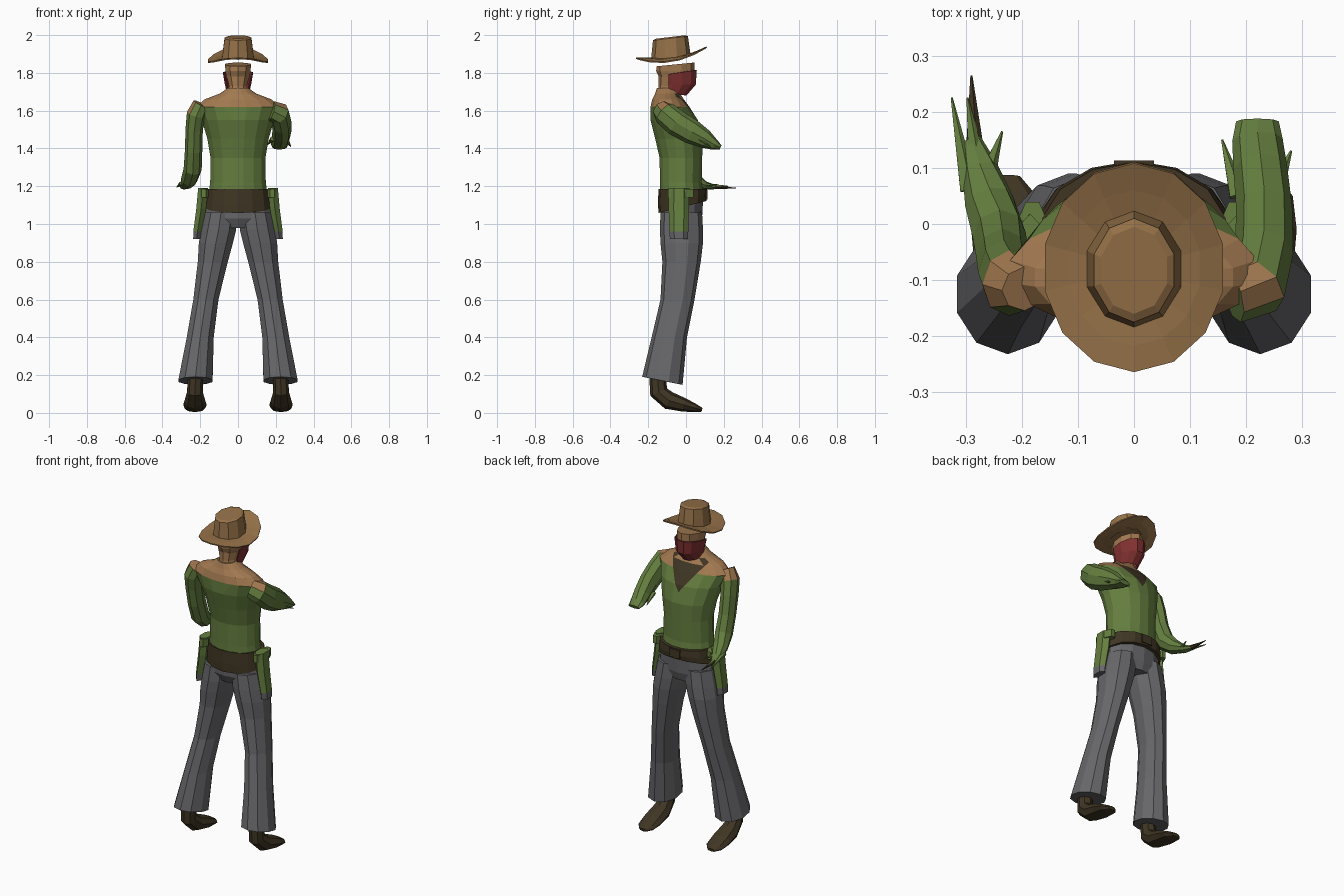
import bpy, bmesh
from math import sin, cos, pi
from mathutils import Vector

if "Cube" in bpy.data.objects:
    bpy.data.objects.remove(bpy.data.objects["Cube"])


def material(name, rgb):
    m = bpy.data.materials.new(name)
    m.use_nodes = True
    m.diffuse_color = (*rgb, 1)
    m.node_tree.nodes["Principled BSDF"].inputs["Base Color"].default_value = (*rgb, 1)
    return m


TAN, SKIN, GREEN, BROWN, GREY, RED = range(6)
PALETTE = [
    material("hat tan", (0.30, 0.165, 0.065)),
    material("skin", (0.36, 0.19, 0.08)),
    material("shirt green", (0.13, 0.21, 0.05)),
    material("dark brown", (0.05, 0.036, 0.017)),
    material("trouser grey", (0.135, 0.135, 0.145)),
    material("scarf red", (0.22, 0.03, 0.03)),
]


def finish(name, bm, colour, thickness=0):
    """Store the mesh; colour is an index or a rule taking a face."""
    bmesh.ops.recalc_face_normals(bm, faces=bm.faces[:])
    for f in bm.faces:
        f.material_index = colour(f) if callable(colour) else colour
    me = bpy.data.meshes.new(name)
    bm.to_mesh(me)
    bm.free()
    for m in PALETTE:
        me.materials.append(m)
    ob = bpy.data.objects.new(name, me)
    bpy.context.collection.objects.link(ob)
    if thickness:
        mod = ob.modifiers.new("thickness", "SOLIDIFY")
        mod.thickness = thickness
    return ob


def bridge(rings, caps=True):
    """Skin a row of point rings."""
    bm = bmesh.new()
    vs = [[bm.verts.new(p) for p in r] for r in rings]
    n = len(vs[0])
    for a, b in zip(vs, vs[1:]):
        for i in range(n):
            j = (i + 1) % n
            bm.faces.new((a[i], a[j], b[j], b[i]))
    if caps:
        bm.faces.new(vs[0][::-1])
        bm.faces.new(vs[-1])
    return bm


def level_rings(rows, sides):
    """Each row: z, x0, x1, y0, y1, tilt along y."""
    out = []
    for z, x0, x1, y0, y1, tilt in rows:
        cx, cy, rx, ry = (x0 + x1) / 2, (y0 + y1) / 2, (x1 - x0) / 2, (y1 - y0) / 2
        ring = []
        for i in range(sides):
            a = 2 * pi * (i + 0.5) / sides
            ring.append((cx + rx * cos(a), cy + ry * sin(a), z + tilt * ry * sin(a)))
        out.append(ring)
    return out


def centred(rows):
    """Rows z, half width, y0, y1, tilt made symmetric in x."""
    return [(z, -w, w, y0, y1, t) for z, w, y0, y1, t in rows]


def tube(path, sides=8):
    """Each path entry: x, y, z, width radius, height radius."""
    pts = [Vector(p[:3]) for p in path]
    rings = []
    for i, p in enumerate(path):
        t = (pts[min(i + 1, len(pts) - 1)] - pts[max(i - 1, 0)]).normalized()
        u = (Vector((1, 0, 0)) - t * t.x).normalized()
        v = t.cross(u)
        rings.append([pts[i] + u * p[3] * cos(2 * pi * k / sides)
                      + v * p[4] * sin(2 * pi * k / sides) for k in range(sides)])
    return bridge(rings)


# Torso with bare shoulders and a V-shaped neck opening
torso = bridge(level_rings(centred([
    (1.15, .160, -.140, .095, 0), (1.22, .150, -.140, .085, 0),
    (1.35, .148, -.142, .088, 0), (1.45, .165, -.165, .090, 0),
    (1.55, .195, -.190, .065, 0), (1.62, .225, -.190, .020, 0),
    (1.66, .180, -.180, -.010, 0), (1.69, .100, -.165, -.030, 0),
    (1.72, .055, -.155, -.040, 0)]), 16))
for s in (-1, 1):
    geom = torso.verts[:] + torso.edges[:] + torso.faces[:]
    bmesh.ops.bisect_plane(torso, geom=geom, plane_co=(0, 0, 1.51),
                           plane_no=(-1.4 * s, 0, 1))


def torso_colour(f):
    c = f.calc_center_median()
    if c.y > -.07 and 1.51 + 1.4 * abs(c.x) < c.z < 1.675:
        return BROWN
    return SKIN if c.z > 1.625 else GREEN


finish("torso", torso, torso_colour)

# Neck, head and scarf
finish("neck", bridge(level_rings(centred([
    (1.68, .060, -.155, -.035, 0), (1.73, .050, -.145, -.030, 0),
    (1.78, .062, -.145, .000, 0)]), 10)), SKIN)
finish("head", bridge(level_rings(centred([
    (1.77, .064, -.140, .030, 0), (1.81, .070, -.158, .045, 0),
    (1.845, .072, -.155, .045, .1)]), 10)), SKIN)
scarf = bridge(level_rings(centred([
    (1.69, .054, -.130, .000, -.1), (1.74, .066, -.140, .050, 0),
    (1.80, .076, -.160, .055, .15)]), 12), caps=False)
bmesh.ops.bisect_plane(scarf, geom=scarf.verts[:] + scarf.edges[:] + scarf.faces[:],
                       plane_co=(0, -.09, 1.74), plane_no=(0, 1, 0), clear_inner=True)
finish("scarf", scarf, RED, .006)

# Hat: tapered crown and a drooping, front-raised brim
finish("hat_crown", bridge(level_rings(centred([
    (1.88, .088, -.185, .025, .1), (1.93, .082, -.180, .018, .1),
    (1.983, .075, -.175, .010, .12), (1.99, .062, -.160, -.005, .12)]), 10)), TAN)
brim = bridge(level_rings(centred([
    (1.89, .075, -.170, .010, .1), (1.90, .120, -.217, .060, .13),
    (1.91, .163, -.264, .108, .16)]), 14), caps=False)
for v in brim.verts:
    v.co.z -= .045 * (v.co.x / .16) ** 2
finish("hat_brim", brim, lambda f: TAN if f.calc_center_median().z else BROWN, .007)

# Trousers and belt
finish("hips", bridge(level_rings(centred([
    (.98, .12, -.110, .070, 0), (1.03, .185, -.135, .085, 0),
    (1.12, .170, -.138, .090, 0)]), 14)), GREY)
finish("belt", bridge(level_rings(centred([
    (1.09, .180, -.146, .108, .25), (1.13, .175, -.148, .113, .15),
    (1.185, .168, -.146, .110, 0)]), 14)), BROWN)
finish("buckle_strap", bridge(level_rings(centred([
    (1.13, .05, .085, .118, 0), (1.18, .05, .085, .118, 0)]), 4)), BROWN)

LEG = [(1.06, .000, .180, -.135, .085, 0), (.97, .005, .200, -.138, .090, 0),
       (.90, .022, .212, -.135, .090, 0), (.80, .050, .217, -.125, .078, 0),
       (.60, .100, .240, -.135, .045, 0), (.40, .125, .275, -.182, .005, 0),
       (.17, .130, .320, -.232, -.018, -.2)]
FOOT = [(.225, -.150, .20, .040, .045), (.228, -.145, .11, .042, .048),
        (.228, -.090, .065, .055, .048), (.228, -.010, .042, .062, .036),
        (.228, .050, .025, .055, .022), (.228, .085, .016, .025, .010)]
for side, s in (("left", 1), ("right", -1)):
    rows = [(z, min(s * a, s * b), max(s * a, s * b), y0, y1, t)
            for z, a, b, y0, y1, t in LEG]
    finish(side + "_leg", bridge(level_rings(rows, 10)), GREY)
    finish(side + "_boot", tube([(s * x, *r) for x, *r in FOOT]), BROWN)
    # Holster: green body, grey tip, and a strap loop at the belt
    pouch = [(z, min(s * a, s * b), max(s * a, s * b), y0, y1, 0) for z, a, b, y0, y1 in (
        (.92, .195, .240, -.085, .010), (.96, .190, .240, -.088, .012),
        (1.08, .165, .225, -.092, .016), (1.19, .155, .215, -.092, .018))]
    finish(side + "_holster", bridge(level_rings(pouch, 6)),
           lambda f: GREY if f.calc_center_median().z < .95 else GREEN)
    loop = [(z, min(s * .15, s * .212), max(s * .15, s * .212), -.10, .045, 0)
            for z in (1.14, 1.185)]
    finish(side + "_holster_loop", bridge(level_rings(loop, 8)), GREEN)


# Arms: one raised forward, one hanging and bent at the elbow
def sleeve_colour(f):
    return SKIN if f.calc_center_median().z > 1.615 and f.normal.z > .3 else GREEN


finish("left_arm", tube([
    (.175, -.125, 1.60, .050, .055), (.220, -.110, 1.585, .055, .065),
    (.232, -.050, 1.535, .052, .070), (.232, .030, 1.488, .050, .066),
    (.225, .100, 1.450, .048, .050), (.220, .150, 1.420, .045, .030),
    (.220, .183, 1.405, .038, .012)]), sleeve_colour)
finish("right_arm", tube([
    (-.195, -.115, 1.635, .045, .040), (-.222, -.105, 1.58, .050, .060),
    (-.232, -.085, 1.50, .046, .058), (-.235, -.060, 1.39, .046, .055),
    (-.240, -.020, 1.29, .048, .055), (-.258, .040, 1.235, .044, .042),
    (-.275, .100, 1.205, .032, .022), (-.290, .150, 1.195, .018, .012)]), sleeve_colour)

# Thin pointed fingers
for i, (start, tip, colour) in enumerate([
        ((-.295, .06, 1.215), (-.325, .225, 1.195), GREEN),
        ((-.280, .10, 1.205), (-.297, .225, 1.20), GREEN),
        ((-.265, .08, 1.205), (-.235, .165, 1.21), GREEN),
        ((-.285, .13, 1.195), (-.290, .265, 1.19), BROWN),
        ((.185, .05, 1.45), (.157, .150, 1.42), GREEN),
        ((.250, .06, 1.45), (.280, .130, 1.41), GREEN)]):
    finish(f"finger_{i + 1}", tube([(*start, .018, .012), (*tip, .002, .002)], 5), colour)
